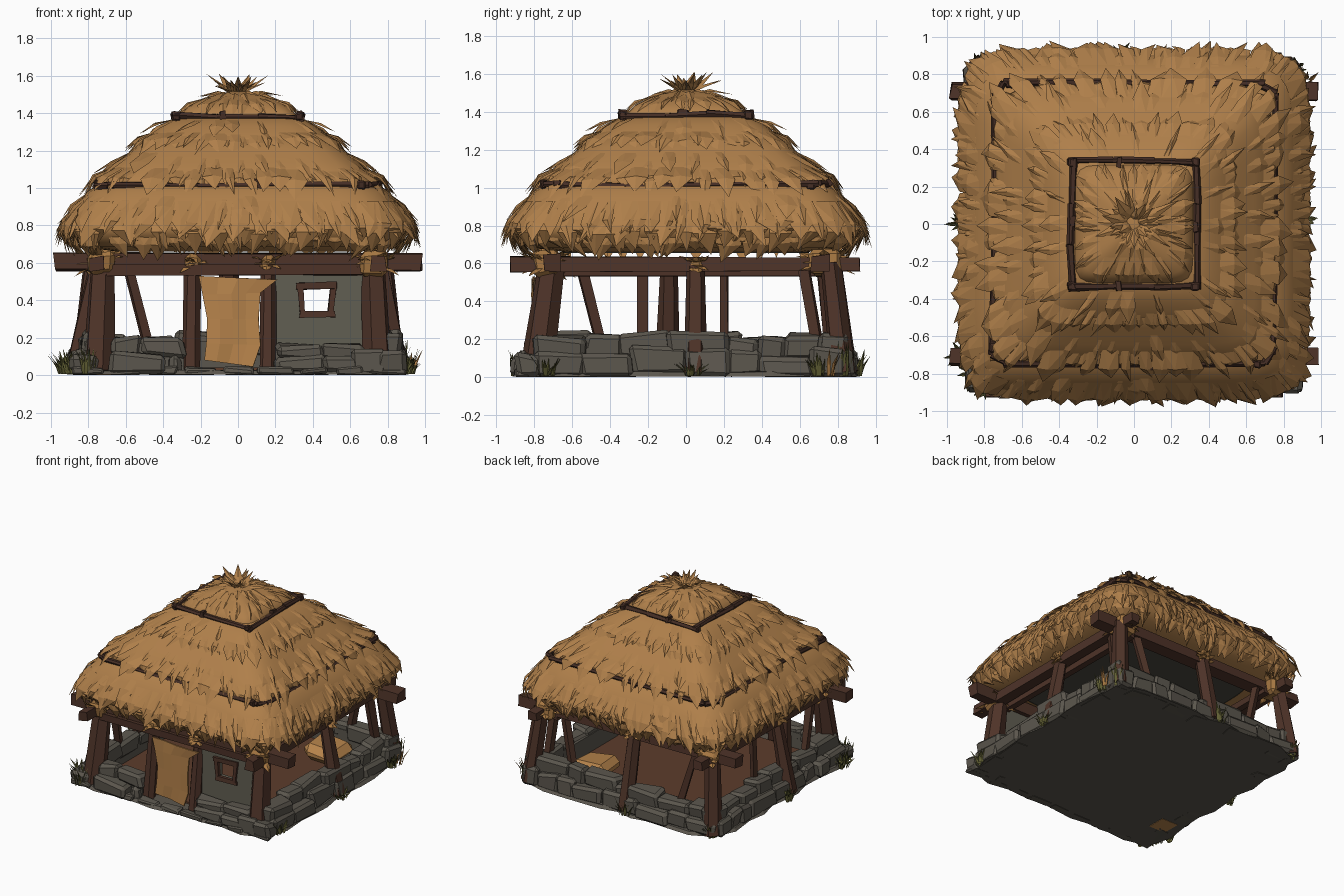
import bpy, bmesh, math, random
from mathutils import Vector, Matrix

random.seed(4)
U = random.uniform
if "Cube" in bpy.data.objects:
    bpy.data.objects.remove(bpy.data.objects["Cube"], do_unlink=True)


def material(name, *rgb):
    lin = [((c / 255 + 0.055) / 1.055) ** 2.4 for c in rgb] + [1]
    m = bpy.data.materials.new(name)
    m.use_nodes = True
    m.diffuse_color = lin
    m.node_tree.nodes["Principled BSDF"].inputs["Base Color"].default_value = lin
    return m


THATCH = material("straw thatch", 175, 127, 74)
WOOD = material("brown wood", 78, 51, 40)
DARK = material("dark wood", 68, 45, 36)
STONE = material("grey stone", 91, 86, 77)
PLASTER = material("plaster", 97, 94, 82)
EARTH = material("earth floor", 93, 60, 43)
CLOTH = material("tan cloth", 182, 131, 75)
ROPE = material("straw rope", 166, 119, 66)
GRASS = material("dry grass", 98, 96, 52)
SHADE = material("roof lining", 74, 73, 64)


def finish(name, bm, mat, smooth=False, recalc=True):
    if recalc:
        bmesh.ops.recalc_face_normals(bm, faces=bm.faces)
    me = bpy.data.meshes.new(name)
    bm.to_mesh(me)
    bm.free()
    me.materials.append(mat)
    for p in me.polygons:
        p.use_smooth = smooth
    ob = bpy.data.objects.new(name, me)
    bpy.context.collection.objects.link(ob)
    return ob


def log(bm, a, b, r1, r2, sides=6, wobble=0.006):
    """Tapered, slightly crooked timber from a to b."""
    a, b = Vector(a), Vector(b)
    d = b - a
    m = Matrix.Translation((a + b) / 2) @ d.to_track_quat("Z", "Y").to_matrix().to_4x4() @ Matrix.Rotation(math.pi / sides, 4, "Z")
    new = bmesh.ops.create_cone(bm, cap_ends=True, segments=sides, radius1=r1, radius2=r2, depth=d.length, matrix=m)["verts"]
    for v in new:
        v.co += Vector((U(-1, 1), U(-1, 1), U(-1, 1))) * wobble
        v.co.z = max(v.co.z, 0.01)


def box(bm, centre, size, jitter=0.0, bevel=0.0):
    """Block with jittered corners and optional chamfer."""
    m = Matrix.Translation(centre) @ Matrix.Diagonal((*size, 1))
    new = bmesh.ops.create_cube(bm, size=1, matrix=m)["verts"]
    for v in new:
        v.co += Vector((U(-1, 1), U(-1, 1), U(-1, 1))) * jitter
        v.co.z = max(v.co.z, 0)
    if bevel:
        edges = list({e for v in new for e in v.link_edges})
        bmesh.ops.bevel(bm, geom=edges, offset=bevel, segments=1, affect="EDGES")


def ring_point(half, z, a, n=8):
    """Point on a soft-cornered square at angle a."""
    c, s = math.cos(a), math.sin(a)
    r = half / (abs(c) ** n + abs(s) ** n) ** (1 / n)
    return Vector((r * c, r * s, z))


def loft(name, profile, mat, smooth=True, steps=64):
    bm = bmesh.new()
    rows = [[bm.verts.new(ring_point(h, z, math.tau * i / steps)) for i in range(steps)] for h, z in profile]
    for lo, hi in zip(rows, rows[1:]):
        for i in range(steps):
            j = (i + 1) % steps
            bm.faces.new((lo[i], lo[j], hi[j], hi[i]))
    bm.faces.new(rows[-1])
    return finish(name, bm, mat, smooth, recalc=False)


def blade(bm, root, mid, tip, width, side, lift):
    """Ridged pointed leaf running root to tip."""
    out = (tip - root).cross(side).normalized() * lift
    if out.dot(Vector((mid.x, mid.y, 0.3))) < 0:
        out = -out
    r = [bm.verts.new(root + side * width * k * 0.8) for k in (-0.5, 0.5)]
    m = [bm.verts.new(mid + side * width * k + (out if k == 0 else Vector())) for k in (-0.5, 0, 0.5)]
    t = bm.verts.new(tip)
    for f in ((r[0], m[0], m[1]), (r[0], m[1], r[1]), (r[1], m[1], m[2]), (m[0], t, m[1]), (m[1], t, m[2])):
        bm.faces.new(f)


def fringe(bm, count, root, mid, tip, width=0.09, spread=0.045):
    """Row of straw clumps; root, mid and tip are (half width, height)."""
    for i in range(count):
        a = math.tau * (i + U(-0.45, 0.45)) / count
        dz, dh, skew = U(-1, 1) * spread, U(-0.5, 1) * spread * 0.6, U(-0.07, 0.07)
        p = ring_point(root[0] - 0.01, root[1], a)
        q = ring_point(mid[0] + 0.008, mid[1] + dz * 0.4, a + skew * 0.3)
        t = ring_point(tip[0] + dh, tip[1] + dz, a + skew)
        side = (ring_point(mid[0], 0, a + 0.02) - ring_point(mid[0], 0, a - 0.02)).normalized()
        blade(bm, p, q, t, width * U(0.5, 1.5), side, 0.012)


# Roof tiers
loft("lower_thatch", [(0.64, 0.66), (0.83, 0.685), (0.905, 0.75), (0.915, 0.80), (0.875, 0.89), (0.81, 0.98), (0.70, 1.05)], THATCH)
loft("middle_thatch", [(0.70, 1.0), (0.755, 1.005), (0.725, 1.06), (0.645, 1.14), (0.555, 1.215), (0.47, 1.29)], THATCH)
loft("upper_thatch", [(0.48, 1.22), (0.535, 1.225), (0.495, 1.27), (0.42, 1.33), (0.32, 1.39)], THATCH)
loft("thatch_cap", [(0.32, 1.36), (0.32, 1.385), (0.27, 1.435), (0.19, 1.475), (0.1, 1.505), (0.02, 1.52)], THATCH)
loft("roof_lining", [(0.65, 0.655), (0.65, 0.659)], SHADE, False)

# Straw fringes hanging from each tier
bm = bmesh.new()
fringe(bm, 105, (0.86, 0.93), (0.925, 0.81), (0.955, 0.72), 0.085)
fringe(bm, 105, (0.9, 0.84), (0.925, 0.77), (0.885, 0.675))
fringe(bm, 110, (0.9, 0.76), (0.87, 0.71), (0.82, 0.64))
fringe(bm, 60, (0.80, 0.985), (0.88, 0.88), (0.945, 0.78), 0.08, 0.06)
fringe(bm, 75, (0.68, 1.105), (0.735, 1.05), (0.765, 0.995), 0.08, 0.02)
fringe(bm, 50, (0.66, 1.12), (0.765, 1.045), (0.83, 0.955), 0.095)
fringe(bm, 40, (0.57, 1.2), (0.665, 1.12), (0.755, 1.045), 0.075, 0.04)
fringe(bm, 70, (0.46, 1.3), (0.525, 1.25), (0.585, 1.18), 0.085)
fringe(bm, 20, (0.37, 1.365), (0.44, 1.32), (0.52, 1.26), 0.06)
fringe(bm, 34, (0.19, 1.48), (0.26, 1.443), (0.32, 1.395), 0.06, 0.02)
finish("thatch_fringe", bm, THATCH, recalc=False)

# Straw tuft on the peak: low spread leaves and upright ones
bm = bmesh.new()
for i in range(48):
    d = Vector((math.cos(2.4 * i), math.sin(2.4 * i), 0))
    side = Vector((-d.y, d.x, 0))
    if i % 2:
        reach, up = U(0.2, 0.3), U(-0.08, -0.02)
    else:
        reach, up = U(0.08, 0.2), U(0.03, 0.1)
    blade(bm, d * 0.01 + Vector((0, 0, 1.49)), d * reach * 0.5 + Vector((0, 0, 1.515 + up * 0.3)),
          d * reach + Vector((0, 0, 1.515 + up)), U(0.035, 0.07), side, 0.012)
finish("peak_tuft", bm, THATCH, recalc=False)

# Roof binding poles
bm = bmesh.new()
for half, z, r, cut in ((0.33, 1.382, 0.021, 0.0), (0.75, 1.018, 0.02, 0.09)):
    for k in range(4):
        rot = Matrix.Rotation(k * math.pi / 2, 3, "Z")
        ends = [Vector((x * (half - cut), -half + U(-0.01, 0.01), z + U(-0.012, 0.012))) for x in (-1.06, -0.33, 0.33, 1.06)]
        for p, q in zip(ends, ends[1:]):
            log(bm, rot @ p, rot @ q, r, r * 0.9, 6, 0.004)
        if cut:
            log(bm, rot @ ends[-1], rot @ Vector((half, -half + cut, z)), r, r, 6, 0.004)
        box(bm, rot @ Vector((half - cut, -half, z)), (0.045, 0.045, 0.045), 0.008, 0.008)
        box(bm, rot @ Vector((half * U(-0.3, 0.3), -half, z)), (0.03, 0.055, 0.055), 0.006)
finish("roof_binding_poles", bm, DARK)

# Eave beams, crossing at the corners
bm = bmesh.new()
for s in (-1, 1):
    log(bm, (-0.98, s * 0.71, 0.605), (0.98, s * 0.71, 0.6), 0.058, 0.062, 4, 0.01)
    log(bm, (s * 0.75, -0.92, 0.595), (s * 0.75, 0.91, 0.59), 0.052, 0.052, 4, 0.01)
    log(bm, (s * 0.66, -0.76, 0.56), (s * 0.66, 0.76, 0.56), 0.035, 0.035, 4)
log(bm, (-0.72, -0.76, 0.56), (0.72, -0.76, 0.56), 0.038, 0.038, 4)
finish("eave_beams", bm, WOOD)

# Posts and leaning braces
bm = bmesh.new()
for s in (-1, 1):
    log(bm, (s * 0.745, -0.79, 0.02), (s * 0.72, -0.71, 0.6), 0.088, 0.068)
    log(bm, (s * 0.83, 0.83, 0.02), (s * 0.77, 0.76, 0.6), 0.072, 0.055)
    log(bm, (s * 0.47, 0.76, 0.12), (s * 0.59, 0.72, 0.58), 0.034, 0.034, 4)
    log(bm, (s * 0.86, 0.05 if s > 0 else -0.1, 0.02), (s * 0.75, 0.05 if s > 0 else -0.09, 0.6), 0.064, 0.045)
log(bm, (-0.05, 0.85, 0.02), (-0.05, 0.73, 0.6), 0.064, 0.052)
log(bm, (-0.76, -0.44, 0.15), (-0.74, -0.56, 0.6), 0.036, 0.036, 4)
log(bm, (0.76, 0.7, 0.15), (0.74, 0.62, 0.6), 0.036, 0.036, 4)
log(bm, (-0.25, -0.79, 0.02), (-0.24, -0.73, 0.6), 0.05, 0.045)
log(bm, (0.16, -0.79, 0.02), (0.16, -0.73, 0.6), 0.05, 0.042)
log(bm, (-0.76, -0.23, 0.1), (-0.74, -0.23, 0.6), 0.034, 0.034, 4)
log(bm, (-0.76, 0.2, 0.1), (-0.74, 0.2, 0.6), 0.028, 0.028, 4)
finish("posts_and_braces", bm, WOOD)

# Rope lashings with frayed straw
bm = bmesh.new()
spots = [(sx * 0.735, sy * 0.735, 0.6, 0.15) for sx in (-1, 1) for sy in (-1, 1)]
spots += [(-0.24, -0.74, 0.6, 0.095), (0.16, -0.74, 0.6, 0.095), (0.76, 0.05, 0.59, 0.09), (-0.76, -0.09, 0.59, 0.09), (-0.05, 0.74, 0.6, 0.095)]
for x, y, z, w in spots:
    box(bm, (x, y, z), (w, w, w * 0.85), 0.018, 0.025)
    for i in range(18):
        a = U(0, math.tau)
        d = Vector((math.cos(a), math.sin(a), U(-0.6, 0.6)))
        p = Vector((x, y, z))
        blade(bm, p + d * w * 0.4, p + d * w * 0.7, p + d * w * U(0.85, 1.1), 0.05, Vector((-d.y, d.x, 0)).normalized(), 0.012)
finish("rope_lashings", bm, ROPE)

# Ground slab with ragged edge, and earth floor
bm = bmesh.new()
rim = [ring_point(0.905, 0, math.tau * i / 40, 12) * U(0.97, 1.02) + Vector((0, 0, 0.003)) for i in range(40)]
slab = bm.faces.new([bm.verts.new(p) for p in rim])
top = bmesh.ops.extrude_face_region(bm, geom=[slab])["geom"]
for v in [g for g in top if isinstance(g, bmesh.types.BMVert)]:
    v.co = Vector((v.co.x * 0.98, v.co.y * 0.98, U(0.02, 0.03)))
finish("ground_slab", bm, STONE)
bm = bmesh.new()
box(bm, (0, 0, 0.03), (1.48, 1.46, 0.02))
finish("earth_floor", bm, EARTH)

# Straw bedding heap in the back corner, and straw trodden under the slab
bm = bmesh.new()
box(bm, (0.47, 0.5, 0.1), (0.3, 0.3, 0.13), 0.03, 0.05)
box(bm, (-0.75, -0.55, 0.003), (0.15, 0.15, 0.006), 0.002)
finish("straw_bedding", bm, CLOTH)

# Dry stone walls in two irregular courses
bm = bmesh.new()


def wall(start, end, height, place):
    box(bm, place((start + end) / 2, 0.77, height * 0.42), [abs(c) for c in place(end - start, 0.1, height * 0.8)])
    for z0, z1, off, thick in ((0.0, 0.58, 0.82, 0.15), (0.45, 1.0, 0.785, 0.13)):
        x = start
        while x < end - 0.02:
            w = min(U(0.12, 0.32), end - x)
            if end - x - w < 0.08:
                w = end - x
            h = (z1 - z0) * height * U(0.88, 1.2)
            c = place(x + w / 2, off + U(-0.02, 0.02), z0 * height + h / 2)
            box(bm, c, [abs(k) for k in place(w * 1.05, thick, h)], 0.021, 0.022)
            x += w


wall(-0.68, -0.29, 0.205, lambda u, off, z: Vector((u, -off, z)))
wall(0.2, 0.68, 0.17, lambda u, off, z: Vector((u, -off, z)))
wall(-0.86, 0.86, 0.22, lambda u, off, z: Vector((u, off, z)))
wall(-0.8, 0.84, 0.22, lambda u, off, z: Vector((off, u, z)))
wall(-0.8, 0.84, 0.22, lambda u, off, z: Vector((-off, u, z)))
for i in range(9):
    box(bm, (-0.8 + 0.2 * i, -0.865, 0.02), (U(0.14, 0.2), 0.07, 0.04), 0.012, 0.01)
for s in (-1, 1):
    box(bm, (s * 0.82, -0.83, 0.06), (0.16, 0.13, 0.12), 0.02, 0.025)
box(bm, (0.7, -0.86, 0.075), (0.17, 0.07, 0.15), 0.015, 0.02)
finish("stone_walls", bm, STONE)

# Plaster panel around the window opening
bm = bmesh.new()
for x0, x1, z0, z1 in ((0.2, 0.35, 0.1, 0.58), (0.5, 0.7, 0.1, 0.58), (0.35, 0.5, 0.1, 0.335), (0.35, 0.5, 0.46, 0.58)):
    box(bm, ((x0 + x1) / 2, -0.725, (z0 + z1) / 2), (x1 - x0, 0.05, z1 - z0))
finish("plaster_panel", bm, PLASTER)
bm = bmesh.new()
for (xa, za), (xb, zb), r in (((0.31, 0.475), (0.53, 0.48), 0.026), ((0.33, 0.325), (0.52, 0.325), 0.022),
                              ((0.345, 0.325), (0.335, 0.475), 0.022), ((0.495, 0.325), (0.51, 0.475), 0.022)):
    log(bm, (xa, -0.75, za), (xb, -0.75, zb), r, r, 4, 0.004)
finish("window_frame", bm, WOOD)

# Door curtain with shallow slanting folds
bm = bmesh.new()
edges = [(-0.21, 0.21, 0.53, 0.51), (-0.19, 0.12, 0.43, 0.44), (-0.165, 0.11, 0.3, 0.3), (-0.17, 0.12, 0.17, 0.16), (-0.18, 0.08, 0.08, 0.045)]
rows = []
for k, (xl, xr, zl, zr) in enumerate(edges):
    rows.append([bm.verts.new((xl + (xr - xl) * i / 4, -0.81 + 0.007 * math.sin(i * 1.9 + k), zl + (zr - zl) * i / 4)) for i in range(5)])
for lo, hi in zip(rows, rows[1:]):
    for i in range(4):
        bm.faces.new((lo[i], hi[i], hi[i + 1], lo[i + 1]))
curtain = finish("door_curtain", bm, CLOTH)
curtain.modifiers.new("thickness", "SOLIDIFY").thickness = 0.012


# Grass tufts around the base, with a few dry stalks
def tuft(bm, x, y, h, count):
    for i in range(count):
        a, lean = U(0, math.tau), U(0.01, 0.07)
        d = Vector((math.cos(a), math.sin(a), 0))
        p = Vector((x, y, 0.005)) + d * U(0, 0.045)
        up = Vector((0, 0, h * U(0.5, 1)))
        blade(bm, p, p + d * lean * 0.3 + up * 0.5, p + d * lean + up, 0.022, Vector((-d.y, d.x, 0)), 0.004)


bm = bmesh.new()
for x, y, h in ((-0.89, -0.8, 0.15), (-0.8, -0.89, 0.15), (-0.92, -0.7, 0.12), (0.89, -0.74, 0.13), (0.86, 0.82, 0.2), (0.89, 0.7, 0.15),
                (-0.08, 0.9, 0.15), (-0.92, 0, 0.15), (-0.83, 0.84, 0.13), (0.91, 0.03, 0.08)):
    tuft(bm, x, y, h, 18)
finish("grass_tufts", bm, GRASS)
bm = bmesh.new()
tuft(bm, 0.92, 0.75, 0.16, 5)
finish("dry_stalks", bm, ROPE)
